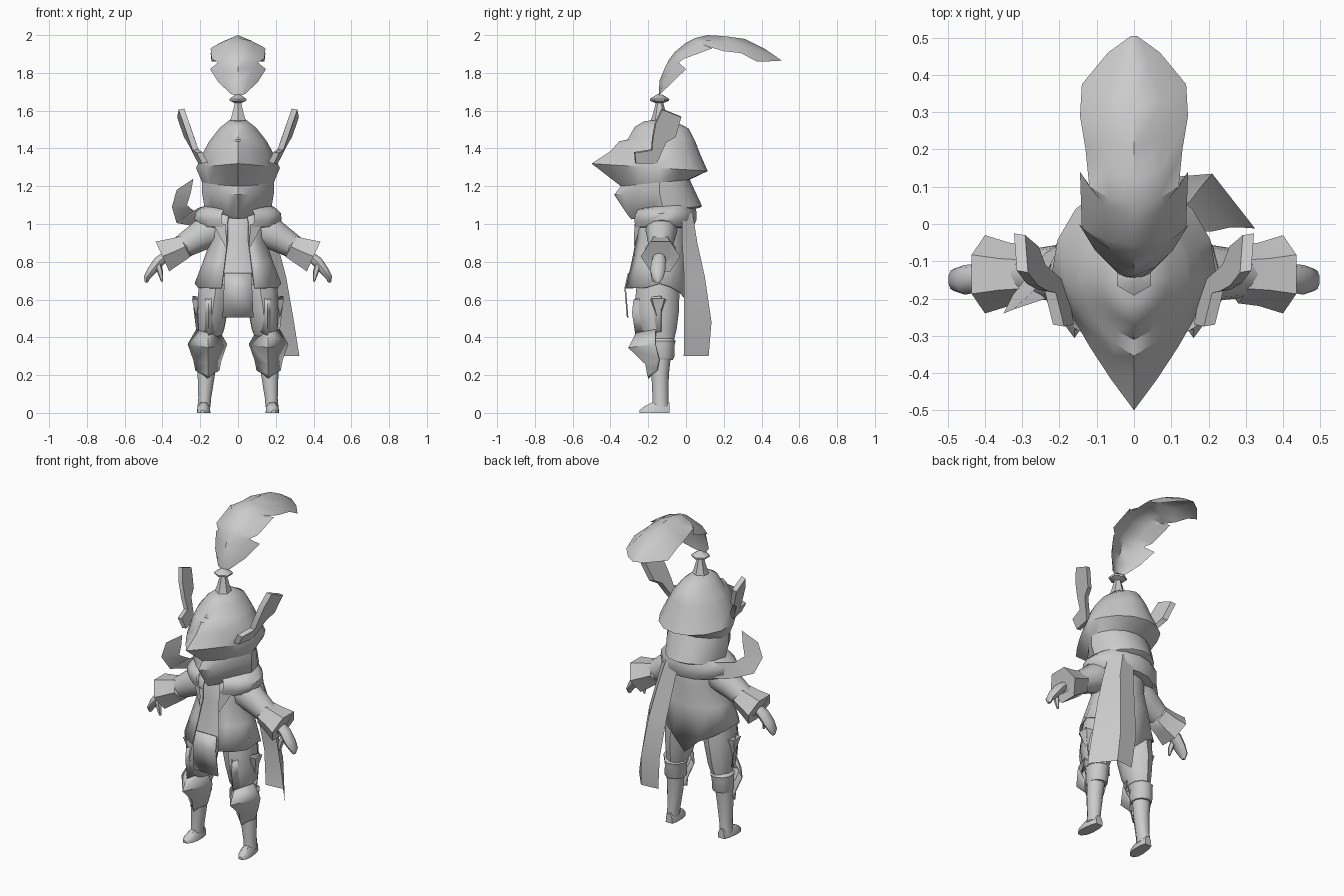
import bpy, math
from mathutils import Vector

GREY = bpy.data.materials.new("plain_grey")
GREY.diffuse_color = (0.6, 0.6, 0.6, 1)
N = 16


def make(name, verts, faces, mirror=False, thick=0):
    me = bpy.data.meshes.new(name)
    me.from_pydata([tuple(v) for v in verts], [], faces)
    me.materials.append(GREY)
    me.shade_smooth()
    me.set_sharp_from_angle(angle=math.radians(40))
    ob = bpy.data.objects.new(name, me)
    bpy.context.collection.objects.link(ob)
    if thick:
        ob.modifiers.new("thickness", 'SOLIDIFY').thickness = thick
    if mirror:
        ob.modifiers.new("mirror", 'MIRROR').use_axis = (True, False, False)
    return ob


def ring(w, yf, yc, yb, zf, zb, p=0, cx=0, n=N, drop=None):
    """Horizontal outline; p turns the rounded front into a pointed one."""
    pts = []
    for k in range(n):
        a = 2 * math.pi * k / n
        s, c = math.sin(a), math.cos(a)
        if c > 0.001:
            t = abs(math.asin(s)) / (math.pi / 2)
            x = s * (1 - p) + p * math.copysign(t, s)
            y = yc + (yf - yc) * (c * (1 - p) + p * (1 - t))
        else:
            x, y = s, yc - (yb - yc) * c
        f = (y - yf) / (yb - yf)
        z = zf + (zb - zf) * f - (drop or {}).get(k, 0)
        pts.append((cx + w * x, y, z))
    return pts


def loft(name, rings, caps=(True, True), skip=(), mirror=False, thick=0):
    n = len(rings[0])
    verts = [p for r in rings for p in r]
    faces = [(i * n + k, i * n + (k + 1) % n, (i + 1) * n + (k + 1) % n, (i + 1) * n + k)
             for i in range(len(rings) - 1) for k in range(n) if k not in skip]
    if caps[0]:
        faces.append(tuple(reversed(range(n))))
    if caps[1]:
        faces.append(tuple((len(rings) - 1) * n + k for k in range(n)))
    return make(name, verts, faces, mirror, thick)


def tube(name, path, n=8, mirror=True, caps=(True, True)):
    """Limb along a path of (x, y, z, radius along y, radius across)."""
    pts = [Vector(p[:3]) for p in path]
    rings = []
    for i, p in enumerate(path):
        d = (pts[min(i + 1, len(pts) - 1)] - pts[max(i - 1, 0)]).normalized()
        v = d.cross(Vector((0, 1, 0))).normalized()
        u = v.cross(d)
        rings.append([pts[i] + u * p[3] * math.cos(2 * math.pi * k / n)
                      + v * p[4] * math.sin(2 * math.pi * k / n) for k in range(n)])
    return loft(name, rings, caps, mirror=mirror)


def sheet(name, rows, mirror=False, thick=0):
    m = len(rows[0])
    faces = [(i * m + k, i * m + k + 1, (i + 1) * m + k + 1, (i + 1) * m + k)
             for i in range(len(rows) - 1) for k in range(m - 1)]
    return make(name, [p for r in rows for p in r], faces, mirror, thick)


def plate(name, outline, inner, mirror=False):
    """Solid plate between an outline and a matching inner outline."""
    n = len(outline)
    faces = [tuple(range(n)), tuple(reversed(range(n, 2 * n)))]
    faces += [(k, n + k, n + (k + 1) % n, (k + 1) % n) for k in range(n)]
    return make(name, list(outline) + list(inner), faces, mirror)


# Helmet: jaw guard, then dome with beaked visor rim
loft("jaw_guard", [
    ring(.14, -.29, -.12, .07, 1.025, 1.085, .8),
    ring(.175, -.31, -.12, .085, 1.05, 1.095, .75),
    ring(.19, -.38, -.14, .05, 1.155, 1.17, .7),
    ring(.19, -.345, -.14, .02, 1.20, 1.235, .6)], (True, False))
loft("helmet_dome", [
    ring(.19, -.345, -.14, .02, 1.20, 1.235, .6),
    ring(.222, -.50, -.14, .115, 1.32, 1.28, .85),
    ring(.185, -.40, -.15, .075, 1.385, 1.37, .6),
    ring(.155, -.355, -.15, .052, 1.437, 1.43, .5),
    ring(.148, -.31, -.15, .048, 1.447, 1.44, .4),
    ring(.095, -.27, -.15, .015, 1.515, 1.505, .3),
    ring(.045, -.22, -.15, -.08, 1.545, 1.555, .2)], (False, True))

# Finial holding the plume
loft("finial", [ring(r, -.14 - r, -.14, -.14 + r, z, z, n=6) for r, z in
                [(.05, 1.54), (.036, 1.58), (.02, 1.64), (.05, 1.652),
                 (.052, 1.662), (.015, 1.685)]])

# Plume: spine (y, z) paired with the notched barb edge (x, y, z)
SPINE = [(-.145, 1.68), (-.14, 1.76), (-.115, 1.82), (-.09, 1.87), (-.06, 1.91), (0, 1.96),
         (.05, 1.985), (.115, 2.0), (.2, 1.995), (.31, 1.98), (.42, 1.925), (.505, 1.867)]
EDGE = [(.04, -.135, 1.69), (.105, -.07, 1.752), (.148, 0, 1.82), (.105, -.04, 1.855),
        (.14, -.01, 1.875), (.145, .14, 1.93), (.12, .10, 1.945), (.13, .2, 1.915),
        (.145, .29, 1.905), (.14, .375, 1.86), (.07, .46, 1.862), (.008, .505, 1.865)]
rows = []
for (y, z), (ex, ey, ez) in zip(SPINE, EDGE):
    mid = (ex * .55, y + (ey - y) * .35, z + (ez - z) * .35)
    rows.append([(-ex, ey, ez), (-mid[0], mid[1], mid[2]), (0, y, z), mid, (ex, ey, ez)])
sheet("plume", rows)

# Side wings of the helmet, curving outward
WING = [(-.265, 1.32), (-.27, 1.375), (-.18, 1.39), (-.175, 1.45), (-.16, 1.53),
        (-.125, 1.605), (-.025, 1.565), (-.055, 1.46), (-.105, 1.43), (-.155, 1.32)]


def wing_x(y, z):
    return .205 + .11 * ((z - 1.31) / .3) ** .7 + .18 * (y + .13)


plate("helmet_wing", [(wing_x(y, z), y, z) for y, z in WING],
      [(wing_x(y, z) - .03, y - .005, z + .006) for y, z in WING], True)

# Torso: tunic under an open coat, with hood
loft("tunic", [
    ring(.20, -.305, -.14, .0, .68, .68),
    ring(.165, -.28, -.14, -.01, .80, .80),
    ring(.135, -.26, -.14, -.01, .92, .92),
    ring(.135, -.25, -.14, -.02, 1.0, 1.02),
    ring(.10, -.22, -.13, -.02, 1.08, 1.10)])
loft("coat", [
    ring(.23, -.335, -.14, .015, .66, .67,
         drop={8: .15, 7: .07, 9: .07, 6: .03, 10: .03, 4: -.02, 12: -.02}),
    ring(.185, -.30, -.14, .01, .80, .80),
    ring(.145, -.275, -.14, .005, .92, .92),
    ring(.15, -.268, -.14, .005, 1.0, 1.0),
    ring(.12, -.25, -.13, -.02, 1.08, 1.08)], (False, False), (0, 15), thick=.006)
loft("hood", [
    ring(.145, -.265, -.13, .005, .98, .98),
    ring(.20, -.28, -.13, .04, .985, .985),
    ring(.23, -.285, -.13, .055, 1.02, 1.02),
    ring(.228, -.28, -.13, .055, 1.05, 1.065),
    ring(.195, -.265, -.13, .045, 1.075, 1.105),
    ring(.14, -.24, -.13, .01, 1.085, 1.12)], (False, False), (0, 15))
# Lapels tapering down from the hood
sheet("lapel", [[(.065, -.272, 1.0), (.13, -.24, 1.0)], [(.062, -.275, .94), (.10, -.255, .94)],
                [(.062, -.276, .88), (.066, -.275, .88)]], True)

# Hanging cloth at the front
sheet("front_tabard", [[(x, y, z) for x in (-w, 0, w)] for w, y, z in
                       [(.07, -.30, .74), (.075, -.318, .66), (.082, -.305, .505)]], False, .008)

# Long scarf tail and torn scarf end
sheet("scarf_tail", [
    [(.03, .03, 1.06), (.11, .035, 1.06), (.17, -.02, 1.04)],
    [(.05, .055, .90), (.15, .06, .90), (.21, -.02, .89)],
    [(.07, .09, .72), (.18, .10, .72), (.255, -.01, .72)],
    [(.09, .125, .50), (.21, .135, .48), (.295, -.01, .49)],
    [(.11, .11, .30), (.22, .12, .30), (.325, -.012, .30)]])
sheet("torn_scarf_end", [
    [(-.235, -.20, 1.24), (-.237, -.20, 1.235)],
    [(-.325, -.23, 1.18), (-.25, -.19, 1.165)],
    [(-.35, -.24, 1.09), (-.27, -.18, 1.10)],
    [(-.325, -.19, 1.005), (-.235, -.13, 1.07)],
    [(-.24, -.08, .99), (-.20, -.06, 1.09)],
    [(-.15, -.01, 1.0), (-.12, .0, 1.09)]])

# Arms: sleeve, flared cuff, hand
tube("sleeve", [(.09, -.13, .99, .075, .085), (.15, -.13, .965, .085, .092),
                (.21, -.132, .93, .075, .078), (.31, -.135, .87, .062, .06)], n=12)
tube("cuff", [(.265, -.135, .89, .05, .045), (.28, -.135, .88, .078, .07),
              (.335, -.135, .855, .085, .083), (.40, -.135, .828, .105, .10),
              (.39, -.135, .83, .06, .05)], n=6)
tube("hand", [(.37, -.14, .84, .03, .025), (.42, -.145, .80, .038, .03),
              (.455, -.15, .755, .04, .026), (.483, -.15, .715, .03, .018),
              (.485, -.15, .69, .012, .008)], n=10)
tube("thumb", [(.425, -.165, .79, .018, .018), (.41, -.175, .74, .016, .015),
               (.402, -.175, .695, .007, .006)], n=5)


# Legs: thigh, knee band, boot, foot
def leg(name, sections):
    loft(name, [ring(rx, cy - ry, cy, cy + ry, z, z, p, cx, 10)
                for cx, cy, rx, ry, z, p in sections], mirror=True)


leg("thigh", [(.15, -.13, .055, .065, .38, 0), (.142, -.15, .072, .10, .44, .2),
              (.135, -.155, .085, .118, .54, .2), (.12, -.15, .095, .115, .64, 0),
              (.11, -.15, .10, .11, .72, 0)])
leg("knee_band", [(.16, -.13, .055, .06, .28, 0), (.16, -.13, .062, .068, .295, 0),
                  (.158, -.13, .062, .07, .36, 0), (.155, -.13, .068, .075, .38, 0),
                  (.155, -.13, .055, .06, .395, 0)])
leg("boot_shaft", [(.18, -.135, .036, .045, .03, 0), (.176, -.135, .036, .042, .08, 0),
                   (.168, -.137, .048, .046, .20, 0), (.163, -.132, .053, .052, .30, 0)])
loft("foot", [[(cx - w, y, 0), (cx + w, y, 0), (cx + w * .9, y, h * .6),
               (cx + w * .4, y, h), (cx - w * .4, y, h), (cx - w * .9, y, h * .6)]
              for cx, y, w, h in [(.188, -.245, .012, .015), (.186, -.22, .03, .035),
                                  (.182, -.18, .036, .055), (.178, -.12, .032, .065),
                                  (.176, -.087, .022, .055)]], mirror=True)

# Armour plates: pointed knee guard, layered thigh plates, side fin
sheet("knee_guard", [[(.162 - w, ys, z + .02), (.16, yf, z), (.162 + w, ys, z + .02)]
                     for w, yf, ys, z in [(.055, -.26, -.16, .42), (.10, -.30, -.16, .345),
                                          (.07, -.21, -.14, .26), (.06, -.20, -.15, .205),
                                          (.02, -.195, -.175, .185)]], True, .006)
sheet("thigh_plate", [[(.15 - a, -.20, z + .03), (.155, yf, z), (.15 + b, -.13, z + .02)]
                      for a, b, yf, z in [(.06, .085, -.272, .60), (.075, .08, -.28, .53),
                                          (.05, .065, -.262, .41)]], True, .006)
plate("thigh_fin", [(.245, -.18, .605), (.245, -.115, .605), (.215, -.145, .48)],
      [(.205, -.19, .60), (.205, -.105, .60), (.20, -.145, .47)], True)
